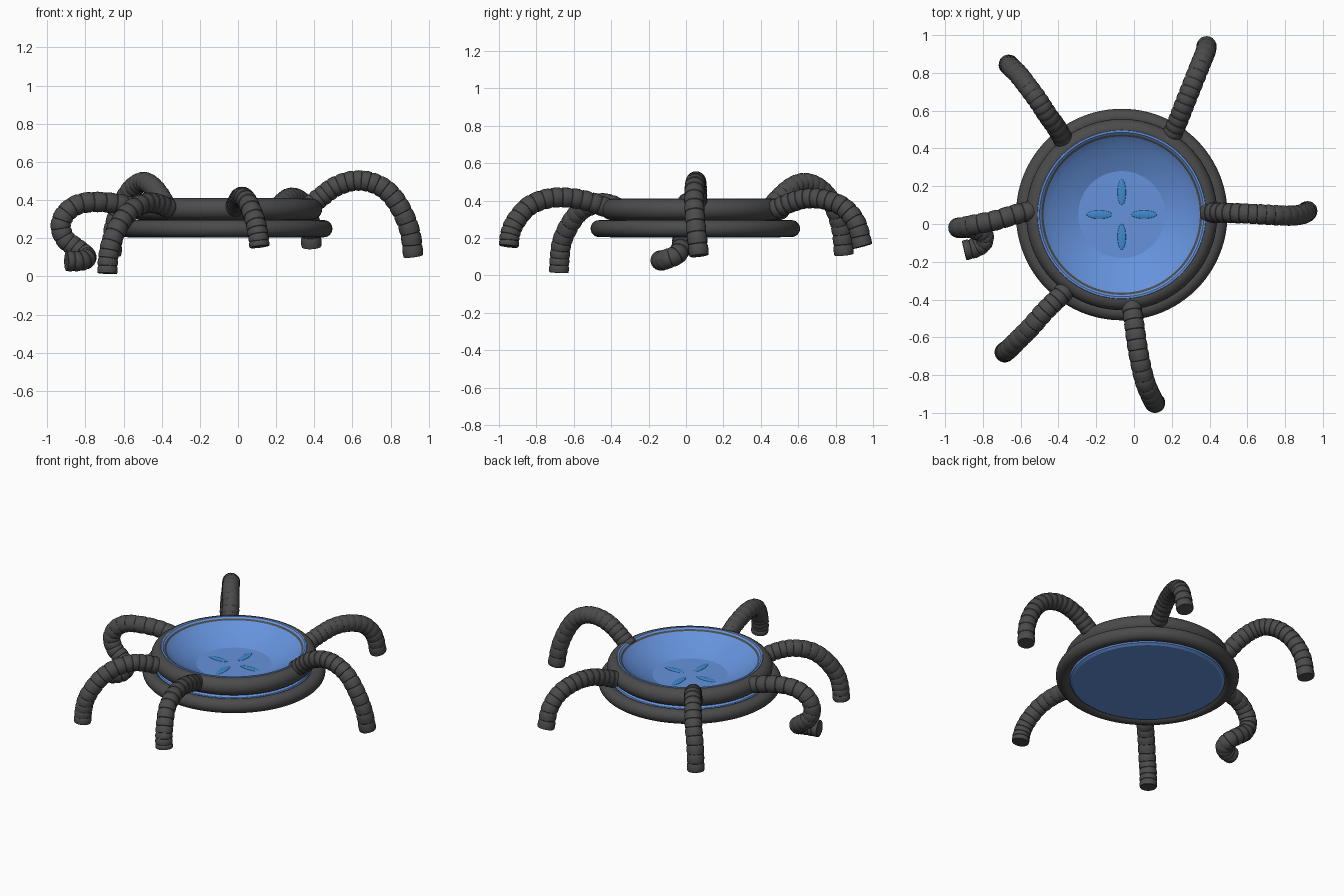
import bpy, bmesh, math
from mathutils import Vector

if "Cube" in bpy.data.objects:
    bpy.data.objects.remove(bpy.data.objects["Cube"])

CX, CY = -0.065, 0.05


def material(name, rgb):
    m = bpy.data.materials.new(name)
    m.diffuse_color = (*rgb, 1)
    m.use_nodes = True
    m.node_tree.nodes["Principled BSDF"].inputs["Base Color"].default_value = m.diffuse_color
    return m


BLUE = material("blue", (0.13, 0.29, 0.72))
ACCENT = material("bright_blue", (0.05, 0.25, 0.62))
DARK = material("dark_rubber", (0.07, 0.07, 0.07))


def finish(ob, name, mat, angle=35):
    ob.name = name
    ob.data.materials.append(mat)
    bpy.ops.object.select_all(action='DESELECT')
    ob.select_set(True)
    bpy.context.view_layer.objects.active = ob
    bpy.ops.object.shade_smooth_by_angle(angle=math.radians(angle))


def mesh_from_rings(name, rings, mat, angle):
    bm = bmesh.new()
    loops = [[bm.verts.new(p) for p in ring] for ring in rings]
    n = len(loops[0])
    for a, b in zip(loops, loops[1:]):
        for i in range(n):
            j = (i + 1) % n
            bm.faces.new((a[i], a[j], b[j], b[i]))
    bm.faces.new(loops[0])
    bm.faces.new(loops[-1])
    bmesh.ops.recalc_face_normals(bm, faces=bm.faces)
    me = bpy.data.meshes.new(name)
    bm.to_mesh(me)
    bm.free()
    ob = bpy.data.objects.new(name, me)
    bpy.context.collection.objects.link(ob)
    finish(ob, name, mat, angle)


def circle(r, z, n=96):
    return [(CX + r * math.cos(2 * math.pi * i / n), CY + r * math.sin(2 * math.pi * i / n), z)
            for i in range(n)]


# Bowl: flat underside, waist between the two rings, rim, dished inside with flat floor
profile = [(0.455, 0.203), (0.472, 0.213), (0.485, 0.25), (0.472, 0.285), (0.45, 0.30),
           (0.45, 0.40), (0.445, 0.411), (0.435, 0.411), (0.43, 0.405),
           (0.37, 0.365), (0.30, 0.325), (0.23, 0.295)]
mesh_from_rings("bowl", [circle(r, z) for r, z in profile], BLUE, 18)

# Upper and lower rings
for name, major, minor, z in (("upper_ring", 0.45, 0.056, 0.352), ("lower_ring", 0.515, 0.045, 0.25)):
    bpy.ops.mesh.primitive_torus_add(location=(CX, CY, z), major_radius=major, minor_radius=minor,
                                     major_segments=96, minor_segments=24)
    finish(bpy.context.object, name, DARK)

# Four petal-shaped drain marks on the floor
for k in range(4):
    a = k * math.pi / 2
    bpy.ops.mesh.primitive_uv_sphere_add(segments=24, ring_count=12, radius=1, rotation=(0, 0, a),
        location=(CX + 0.118 * math.cos(a), CY + 0.118 * math.sin(a), 0.295))
    bpy.context.object.scale = (0.068, 0.022, 0.006)
    finish(bpy.context.object, f"drain_mark_{k + 1}", ACCENT)


def spline(pts, t):
    # Catmull-Rom curve through the points, t in 0..1
    s = t * (len(pts) - 1)
    i = min(int(s), len(pts) - 2)
    u = s - i
    b, c = pts[i], pts[i + 1]
    a = pts[i - 1] if i > 0 else 2 * b - c
    d = pts[i + 2] if i + 2 < len(pts) else 2 * c - b
    return 0.5 * (2 * b + (c - a) * u + (2 * a - 5 * b + 4 * c - d) * u ** 2
                  + (3 * b - a - 3 * c + d) * u ** 3)


def leg(name, pts, sides=20):
    # Ribbed hose swept along the curve with a non-twisting frame
    pts = [Vector(p) for p in pts]
    length = sum((b - a).length for a, b in zip(pts, pts[1:]))
    ribs = round(length / 0.045)
    stations = [((k + f) / ribs, r) for k in range(ribs)
                for f, r in ((0.0, 0.049), (0.2, 0.053), (0.6, 0.054), (0.95, 0.052))]
    stations.append((1.0, 0.05))
    rings, side = [], None
    for t, r in stations:
        p = spline(pts, t)
        tan = (spline(pts, min(t + 0.01, 1)) - spline(pts, max(t - 0.01, 0))).normalized()
        if side is None:
            side = tan.cross(Vector((0, 0, 1)))
        side = (side - tan * side.dot(tan)).normalized()
        up = tan.cross(side)
        rings.append([p + r * (math.cos(w) * side + math.sin(w) * up)
                      for w in (2 * math.pi * i / sides for i in range(sides))])
    mesh_from_rings(name, rings, DARK, 30)


# Six bent legs
leg("right_leg", [(0.38, 0.06, 0.37), (0.44, 0.06, 0.42), (0.51, 0.058, 0.47), (0.6, 0.055, 0.5),
                  (0.69, 0.05, 0.495), (0.78, 0.045, 0.45), (0.85, 0.045, 0.36),
                  (0.9, 0.055, 0.24), (0.92, 0.07, 0.105)])
leg("back_right_leg", [(0.2, 0.47, 0.35), (0.235, 0.55, 0.385), (0.27, 0.64, 0.41),
                       (0.31, 0.74, 0.405), (0.35, 0.84, 0.365), (0.378, 0.91, 0.28),
                       (0.385, 0.945, 0.155)])
leg("back_left_leg", [(-0.37, 0.44, 0.35), (-0.41, 0.51, 0.425), (-0.46, 0.58, 0.48),
                      (-0.505, 0.65, 0.493), (-0.56, 0.725, 0.455), (-0.61, 0.79, 0.37),
                      (-0.65, 0.83, 0.25), (-0.665, 0.845, 0.11)])
leg("curled_left_leg", [(-0.54, 0.07, 0.36), (-0.63, 0.05, 0.38), (-0.73, 0.02, 0.39),
                        (-0.83, 0.0, 0.38), (-0.9, -0.015, 0.335), (-0.93, -0.02, 0.265),
                        (-0.905, -0.02, 0.195), (-0.85, -0.025, 0.15), (-0.80, -0.05, 0.11),
                        (-0.80, -0.095, 0.09), (-0.84, -0.125, 0.08), (-0.9, -0.14, 0.08)])
leg("front_left_leg", [(-0.36, -0.35, 0.355), (-0.42, -0.41, 0.38), (-0.48, -0.47, 0.385),
                       (-0.55, -0.55, 0.355), (-0.61, -0.61, 0.29), (-0.66, -0.66, 0.19),
                       (-0.68, -0.675, 0.10), (-0.685, -0.68, 0.015)])
leg("front_leg", [(-0.015, -0.42, 0.36), (0, -0.52, 0.395), (0.015, -0.63, 0.415),
                  (0.035, -0.74, 0.41), (0.06, -0.84, 0.37), (0.09, -0.91, 0.29),
                  (0.105, -0.94, 0.22), (0.113, -0.948, 0.155)])
